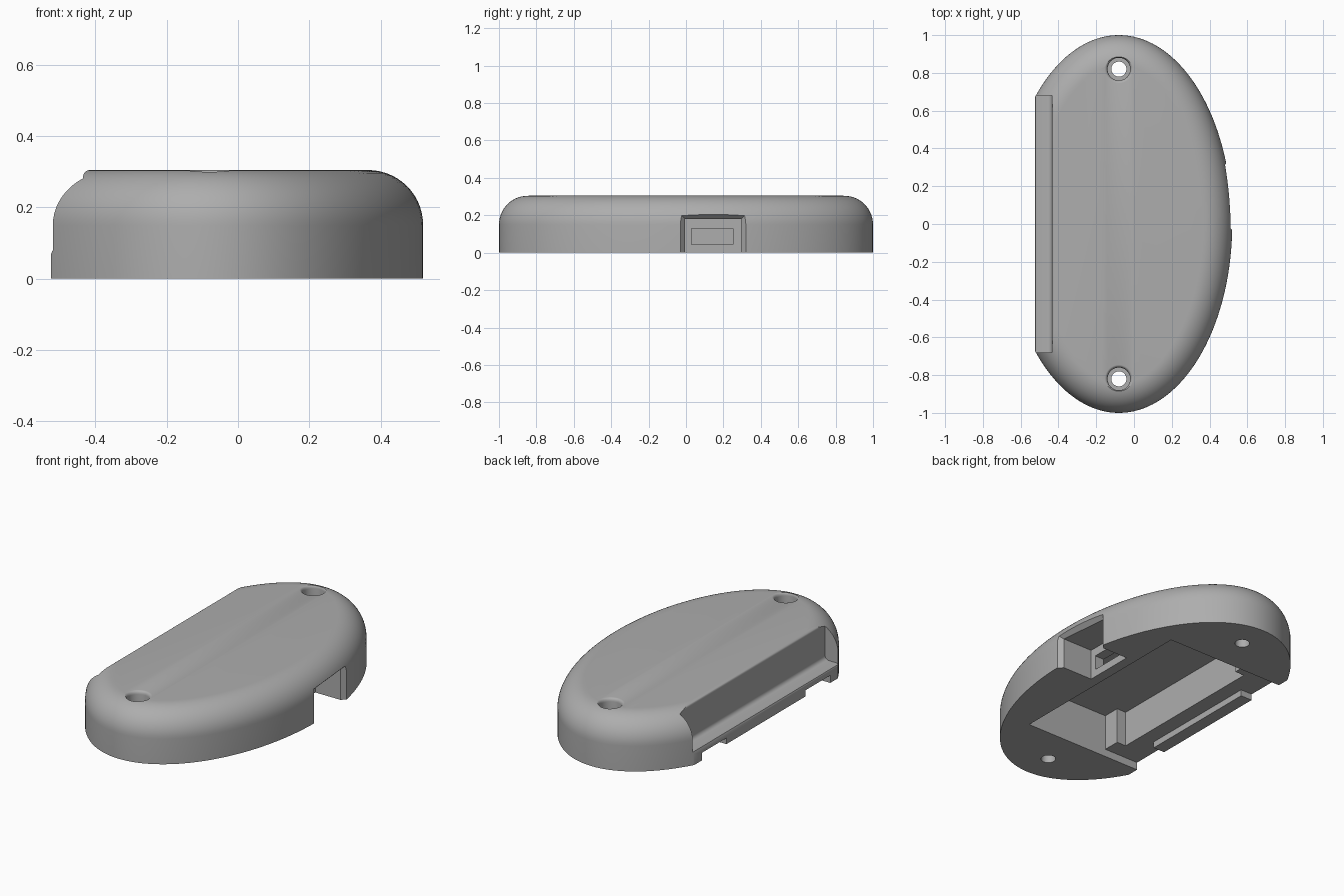
import bpy, bmesh, math

if "Cube" in bpy.data.objects:
    bpy.data.objects.remove(bpy.data.objects["Cube"])

A, B, CX = 0.6, 1.0, -0.08      # ellipse half-axes and centre
H, R = 0.305, 0.155             # height and top rounding

gray = bpy.data.materials.new("warm_gray")
gray.diffuse_color = (0.42, 0.42, 0.42, 1)
gray.use_nodes = True
gray.node_tree.nodes["Principled BSDF"].inputs["Base Color"].default_value = gray.diffuse_color


def loft(name, rings):
    """Closed solid through rings of equal point count."""
    bm = bmesh.new()
    vs = [[bm.verts.new(p) for p in ring] for ring in rings]
    n = len(rings[0])
    for a, b in zip(vs, vs[1:]):
        for i in range(n):
            j = (i + 1) % n
            bm.faces.new((a[i], a[j], b[j], b[i]))
    bm.faces.new(vs[0])
    bm.faces.new(vs[-1])
    bmesh.ops.recalc_face_normals(bm, faces=bm.faces)
    me = bpy.data.meshes.new(name)
    bm.to_mesh(me)
    bm.free()
    ob = bpy.data.objects.new(name, me)
    bpy.context.collection.objects.link(ob)
    me.materials.append(gray)
    return ob


def box(name, x0, x1, y0, y1, z0, z1):
    return loft(name, [[(x0, y0, z), (x1, y0, z), (x1, y1, z), (x0, y1, z)]
                       for z in (z0, z1)])


def turned(name, x, y, profile, n=40):
    """Solid of revolution from (radius, z) pairs."""
    return loft(name, [[(x + r * math.cos(2 * math.pi * i / n),
                         y + r * math.sin(2 * math.pi * i / n), z)
                        for i in range(n)] for r, z in profile])


def boolean(target, other, op="DIFFERENCE"):
    m = target.modifiers.new("cut", "BOOLEAN")
    m.operation, m.solver, m.object = op, "EXACT", other
    bpy.context.view_layer.objects.active = target
    bpy.ops.object.modifier_apply(modifier=m.name)
    bpy.data.objects.remove(other)


def ellipse_ring(inset, z, n=144):
    pts = []
    for i in range(n):
        t = 2 * math.pi * i / n
        c, s = math.cos(t), math.sin(t)
        k = math.hypot(B * c, A * s)
        pts.append((CX + A * c - inset * B * c / k, B * s - inset * A * s / k, z))
    return pts


def edge_x(y):
    return CX + A * math.sqrt(1 - y * y)


# rounded oval shell
steps = 14
rings = [ellipse_ring(0, 0)]
for i in range(steps + 1):
    t = math.pi / 2 * i / steps
    rings.append(ellipse_ring(R * (1 - math.cos(t)), H - R + R * math.sin(t)))
shell = loft("shell", rings)

# long side groove with rounded floor corner and rounded top lip
prof = [(-0.8, -0.1), (-0.525, -0.1), (-0.525, 0.068), (-0.521, 0.078), (-0.51, 0.084)]
for i in range(7):
    t = math.pi / 2 * i / 6
    prof.append((-0.46 + 0.025 * math.sin(t), 0.109 - 0.025 * math.cos(t)))
for i in range(7):
    t = math.pi / 2 * i / 6
    prof.append((-0.415 - 0.02 * math.cos(t), 0.285 + 0.0201 * math.sin(t)))
prof += [(-0.415, 0.4), (-0.8, 0.4)]
boolean(shell, loft("groove_cutter", [[(x, y, z) for x, z in prof] for y in (-0.68, 0.68)]))

# electronics cavity and its low opening under the groove
boolean(shell, box("cavity_cutter", -0.36, 0.24, -0.6, 0.6, -0.1, 0.255))
boolean(shell, box("opening_cutter", -0.7, -0.3, -0.6, 0.6, -0.1, 0.045))

# flared connector bay
rings = []
for dx, grow in ((None, 0), (-0.028, 0), (0.008, 0.032), (0.1, 0.032)):
    y0, y1, zt = -0.005 - grow, 0.295 + grow, 0.18 + grow
    xs = (0.3, 0.3) if dx is None else (edge_x(y0) + dx, edge_x(y1) + dx)
    rings.append([(xs[0], y0, -0.1), (xs[1], y1, -0.1), (xs[1], y1, zt), (xs[0], y0, zt)])
boolean(shell, loft("bay_cutter", rings))
boolean(shell, box("port_cutter", 0.2, 0.35, 0.03, 0.25, 0.045, 0.13))

# counterbored screw holes with softened rims
for s in (-1, 1):
    rim = [(0.04, -0.1), (0.04, 0.15), (0.06, 0.15), (0.06, 0.285)]
    rim += [(0.075 - 0.015 * math.cos(t), 0.285 + 0.0201 * math.sin(t))
            for t in (0.4, 0.8, 1.2, math.pi / 2)]
    rim.append((0.075, 0.4))
    boolean(shell, turned("screw_cutter", CX, s * 0.82, rim))

# retaining tab under the groove and corner posts inside the cavity
boolean(shell, box("tab", -0.524, -0.45, -0.37, 0.37, 0.008, 0.06), "UNION")
for s in (-1, 1):
    y0, y1 = sorted((s * 0.5, s * 0.62))
    boolean(shell, box("post", -0.38, -0.3, y0, y1, 0.045, 0.27), "UNION")

bpy.ops.object.select_all(action="DESELECT")
shell.select_set(True)
bpy.context.view_layer.objects.active = shell
bpy.ops.object.shade_smooth_by_angle(angle=math.radians(28))
